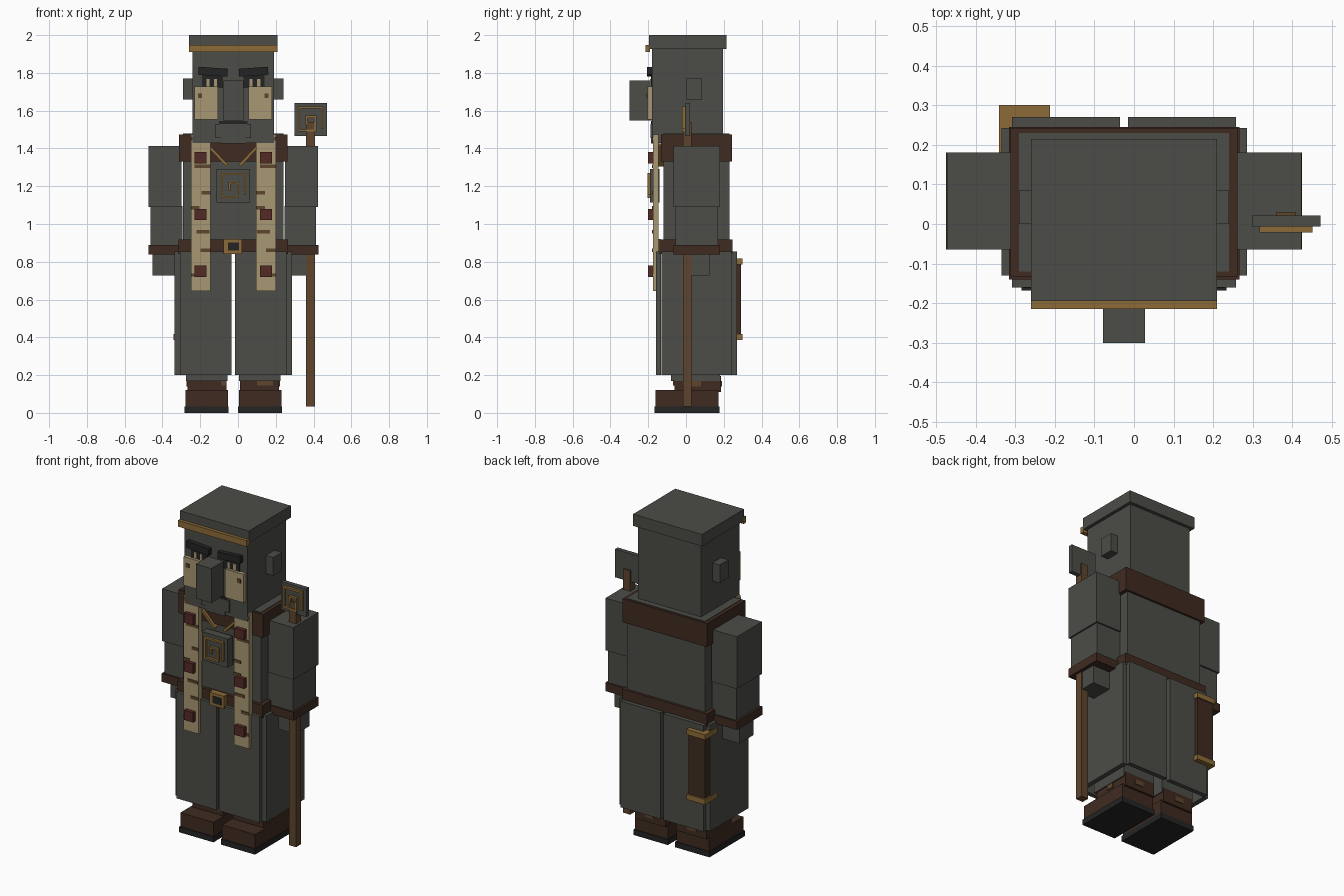
import bpy, bmesh, math
from mathutils import Matrix, Vector

cube = bpy.data.objects.get("Cube")
if cube:
    bpy.data.objects.remove(cube, do_unlink=True)


def mat(name, hexcol):
    chans = [int(hexcol[i:i + 2], 16) / 255 for i in (0, 2, 4)]
    lin = [c / 12.92 if c < 0.04045 else ((c + 0.055) / 1.055) ** 2.4 for c in chans]
    m = bpy.data.materials.new(name)
    m.use_nodes = True
    m.diffuse_color = (*lin, 1)
    bsdf = m.node_tree.nodes["Principled BSDF"]
    bsdf.inputs["Base Color"].default_value = (*lin, 1)
    bsdf.inputs["Roughness"].default_value = 0.9
    return m


GREY = mat("stone grey", "4c4d47")
BROWN = mat("dark leather", "3f2b21")
WOOD = mat("wood brown", "5e452d")
GOLD = mat("gold", "8c6b38")
TAN = mat("parchment", "a89873")
RED = mat("dark red", "542b26")
BLACK = mat("black", "232423")

MID = -0.025  # symmetry plane of the body


def box(name, x, y, z, m, tilt=0.0):
    """Box from (min, max) ranges, optionally tilted about the y axis."""
    bm = bmesh.new()
    size = [r[1] - r[0] for r in (x, y, z)]
    bmesh.ops.create_cube(bm, size=1, matrix=Matrix.Diagonal((*size, 1)))
    me = bpy.data.meshes.new(name)
    bm.to_mesh(me)
    bm.free()
    me.materials.append(m)
    ob = bpy.data.objects.new(name, me)
    ob.location = [(r[0] + r[1]) / 2 for r in (x, y, z)]
    ob.rotation_euler = (0, tilt, 0)
    bpy.context.collection.objects.link(ob)
    return ob


def pair(name, x, y, z, m, tilt=0.0):
    """Right-hand (-x) box and its mirror across the body's middle."""
    box("right_" + name, x, y, z, m, tilt)
    box("left_" + name, (2 * MID - x[1], 2 * MID - x[0]), y, z, m, -tilt)


def strip(name, a, b, y, width, m):
    """Thin bar between two (x, z) points."""
    a, b = Vector(a), Vector(b)
    c, d = (a + b) / 2, b - a
    half = d.length / 2 + width / 2
    box(name, (c.x - half, c.x + half), y, (c.y - width / 2, c.y + width / 2), m,
        -math.atan2(d.y, d.x))


def spiral(name, cx, cz, s, y, w):
    """Square spiral emblem made of bars."""
    path = [(1, -.75), (1, 1), (-1, 1), (-1, -1), (.4, -1), (.4, .2), (-.35, .2), (-.35, -.35)]
    pts = [(cx + px * s, cz + pz * s) for px, pz in path]
    for i, (a, b) in enumerate(zip(pts, pts[1:])):
        strip(f"{name}_{i + 1}", a, b, y, w, GOLD)


# Head and cap
box("head", (-.24, .19), (-.18, .195), (1.43, 1.95), GREY)
box("cap", (-.26, .21), (-.195, .215), (1.927, 2.0), GREY)
box("cap_band", (-.26, .21), (-.215, -.19), (1.91, 1.948), GOLD)
box("nose", (-.078, .028), (-.30, -.178), (1.548, 1.76), GREY)
box("mouth", (-.10, .05), (-.185, -.178), (1.53, 1.545), BLACK)
box("chin", (-.12, .07), (-.188, -.178), (1.455, 1.53), GREY)
box("chin_tip", (-.09, .04), (-.186, -.12), (1.425, 1.456), GREY)
pair("ear", (-.29, -.235), (0, .085), (1.658, 1.77), GREY)
pair("brow", (-.21, -.055), (-.207, -.175), (1.785, 1.827), BLACK, math.radians(4))
pair("eye", (-.19, -.08), (-.186, -.178), (1.72, 1.79), BLACK)
pair("eye_glint_outer", (-.168, -.15), (-.19, -.184), (1.725, 1.768), TAN)
pair("eye_glint_inner", (-.128, -.112), (-.19, -.184), (1.725, 1.768), TAN)
pair("cheek", (-.23, -.105), (-.203, -.178), (1.552, 1.728), TAN)
pair("cheek_mark", (-.212, -.19), (-.208, -.2), (1.668, 1.692), WOOD)

# Torso, collar and belt
box("torso", (-.29, .24), (-.12, .23), (.84, 1.478), GREY)
box("collar_back", (-.312, .262), (.225, .243), (1.33, 1.475), BROWN)
box("collar_front", (-.312, .262), (-.132, -.115), (1.33, 1.475), BROWN)
pair("collar_side", (-.312, -.285), (-.132, .243), (1.33, 1.475), BROWN)
box("belt", (-.316, .266), (-.14, .245), (.84, .918), BROWN)
box("buckle", (-.078, .022), (-.168, -.135), (.842, .92), GOLD)
box("buckle_centre", (-.053, .005), (-.172, -.165), (.86, .902), BLACK)

# Pendant on a chain
pair("chain", (-.185, -.035), (-.15, -.12), (1.357, 1.372), GOLD, math.radians(46))
box("pendant", (-.113, .063), (-.19, -.14), (1.115, 1.292), GREY)
spiral("pendant_spiral", -.024, 1.204, .061, (-.205, -.188), .011)

# Stole bands with red studs and worn marks
pair("stole", (-.25, -.145), (-.176, -.145), (.645, 1.475), TAN)
for i, z in enumerate((1.35, 1.05, .75)):
    pair(f"stud_{i + 1}", (-.23, -.167), (-.2, -.174), (z - .03, z + .03), RED)
WEAR = [(0, .45, 1.452), (.2, 1, 1.305), (.55, 1, 1.165), (0, .45, 1.085),
        (.3, .95, .96), (.5, 1, .86), (0, .5, .73)]
for i, (a, b, z) in enumerate(WEAR):
    for side, x0 in (("right", -.25), ("left", .095)):
        u, v = (a, b) if side == "right" or i % 2 else (1 - b, 1 - a)
        box(f"{side}_stole_mark_{i + 1}", (x0 + .105 * u, x0 + .105 * v),
            (-.18, -.174), (z - .009, z + .009), WOOD)

# Arms
pair("upper_arm", (-.473, -.30), (-.065, .18), (1.09, 1.412), GREY)
pair("forearm", (-.463, -.295), (-.056, .17), (.86, 1.095), GREY)
pair("cuff", (-.475, -.297), (-.065, .18), (.838, .89), BROWN)
pair("hand", (-.452, -.335), (-.01, .125), (.727, .85), GREY)

# Hanging robe panels around the legs
pair("robe_front", (-.308, -.035), (-.16, -.133), (.2, .855), GREY)
pair("robe_back", (-.308, -.035), (.242, .27), (.2, .855), GREY)
pair("robe_side", (-.335, -.305), (-.13, .243), (.2, .855), GREY)

# Legs and boots
pair("leg", (-.275, -.055), (-.08, .18), (.17, .86), GREY)
pair("boot_shaft", (-.268, -.06), (-.062, .185), (.11, .195), BROWN)
pair("boot_foot", (-.279, -.054), (-.162, .172), (.03, .12), BROWN)
pair("boot_sole", (-.284, -.05), (-.168, .177), (0, .034), BLACK)
pair("boot_side_patch", (-.273, -.265), (.03, .08), (.14, .178), WOOD)
box("boot_front_patch", (.1, .185), (-.068, -.06), (.145, .175), WOOD)
box("boot_corner_patch", (-.09, -.064), (-.068, -.06), (.145, .18), WOOD)
pair("boot_back_patch", (-.2, -.14), (.183, .19), (.14, .17), WOOD)

# Staff with square emblem
box("staff", (.36, .408), (-.017, .03), (.035, 1.54), WOOD)
box("staff_emblem", (.298, .471), (-.006, .021), (1.467, 1.64), GREY)
spiral("staff_spiral", .384, 1.556, .061, (-.021, -.005), .012)

# Scroll case on the rear right hip
box("case_body", (-.332, -.22), (.19, .29), (.41, .795), BROWN)
for part, z in (("lower", .386), ("upper", .786)):
    box(f"case_{part}_cap", (-.341, -.212), (.18, .3), (z, z + .032), GOLD)
